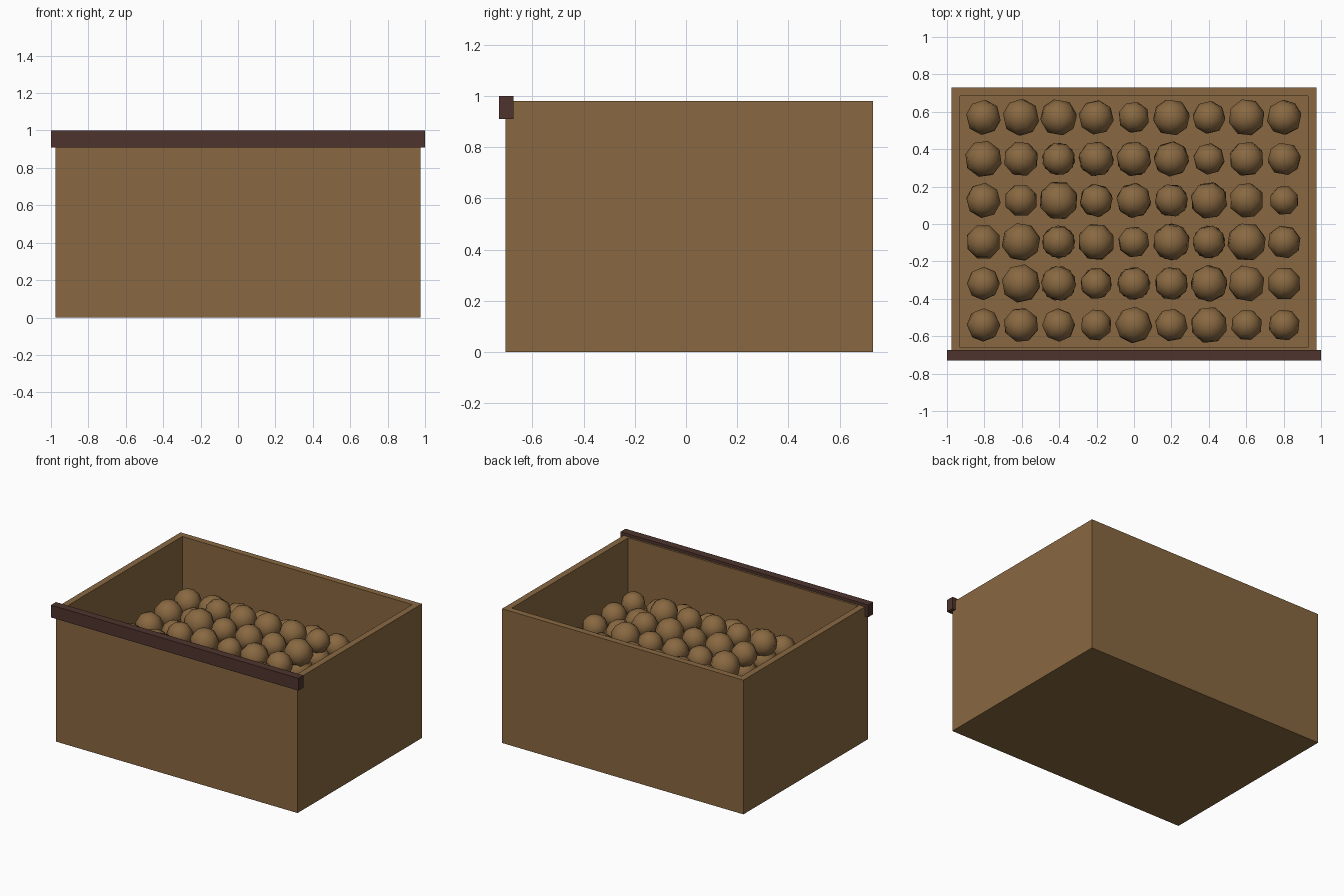
import bpy, bmesh, random
from mathutils import Matrix, Euler

if "Cube" in bpy.data.objects:
    bpy.data.objects.remove(bpy.data.objects["Cube"])

random.seed(4)


def material(name, color):
    m = bpy.data.materials.new(name)
    m.diffuse_color = (*color, 1)
    m.use_nodes = True
    m.node_tree.nodes["Principled BSDF"].inputs["Base Color"].default_value = m.diffuse_color
    return m


BROWN = material("earthy brown", (0.25, 0.14, 0.053))
DARK = material("dark wood", (0.076, 0.034, 0.027))


def add_object(name, bm, mat):
    me = bpy.data.meshes.new(name)
    bm.to_mesh(me)
    bm.free()
    me.materials.append(mat)
    ob = bpy.data.objects.new(name, me)
    bpy.context.collection.objects.link(ob)
    return ob


def box_mesh(lo, hi):
    bm = bmesh.new()
    size = [b - a for a, b in zip(lo, hi)]
    mid = [(a + b) / 2 for a, b in zip(lo, hi)]
    bmesh.ops.create_cube(bm, size=1, matrix=Matrix.Translation(mid) @ Matrix.Diagonal((*size, 1)))
    return bm


# Open bin: inset the top face, then sink it to the fill level
bm = box_mesh((-0.975, -0.705, 0), (0.975, 0.73, 0.98))
top = max(bm.faces, key=lambda f: f.calc_center_median().z)
bmesh.ops.inset_region(bm, faces=[top], thickness=0.065)
sunk = bmesh.ops.extrude_face_region(bm, geom=[top])["geom"]
for v in sunk:
    if isinstance(v, bmesh.types.BMVert):
        v.co.z = 0.5
if top.is_valid:
    bmesh.ops.delete(bm, geom=[top], context="FACES_ONLY")
bmesh.ops.recalc_face_normals(bm, faces=bm.faces)
add_object("bin", bm, BROWN)

# Dark rail along the front edge
add_object("front_rail", box_mesh((-1, -0.73, 0.91), (1, -0.673, 1.0)), DARK)

# Radii of the round produce in hundredths, row by row from the back
RADII = [
    (9.5, 10, 10, 9.5, 8.5, 10, 9, 10, 9.5),
    (10, 9.5, 9, 9.5, 9.5, 9.5, 8.5, 9.5, 9),
    (9.5, 9, 10.5, 9, 9.5, 9, 10, 9.5, 8),
    (9.5, 10.5, 9, 10, 8.5, 10, 9, 10.5, 9),
    (9, 10.5, 9.5, 8.5, 9, 9, 10, 10, 9),
    (9, 9.5, 9, 8.5, 10, 9, 10, 8.5, 8.5),
]


def add_ball(name, x, y, z, r):
    bm = bmesh.new()
    turn = Euler([random.uniform(-0.4, 0.4) for _ in range(3)]).to_matrix().to_4x4()
    bmesh.ops.create_uvsphere(bm, u_segments=8, v_segments=6, radius=r,
                              matrix=Matrix.Translation((x, y, z)) @ turn)
    for f in bm.faces:
        f.smooth = True
    add_object(name, bm, BROWN)


# Full lower layer, with a smaller heap on top in the middle
for j, row in enumerate(RADII):
    for i, r in enumerate(row):
        x, y = -0.805 + 0.201 * i, 0.57 - 0.222 * j
        add_ball(f"produce_{j}_{i}", x, y, 0.575, r / 100)
        if 2 <= i <= 6 and 1 <= j <= 4:
            add_ball(f"heap_produce_{j}_{i}", x, y, 0.70, r / 100)
